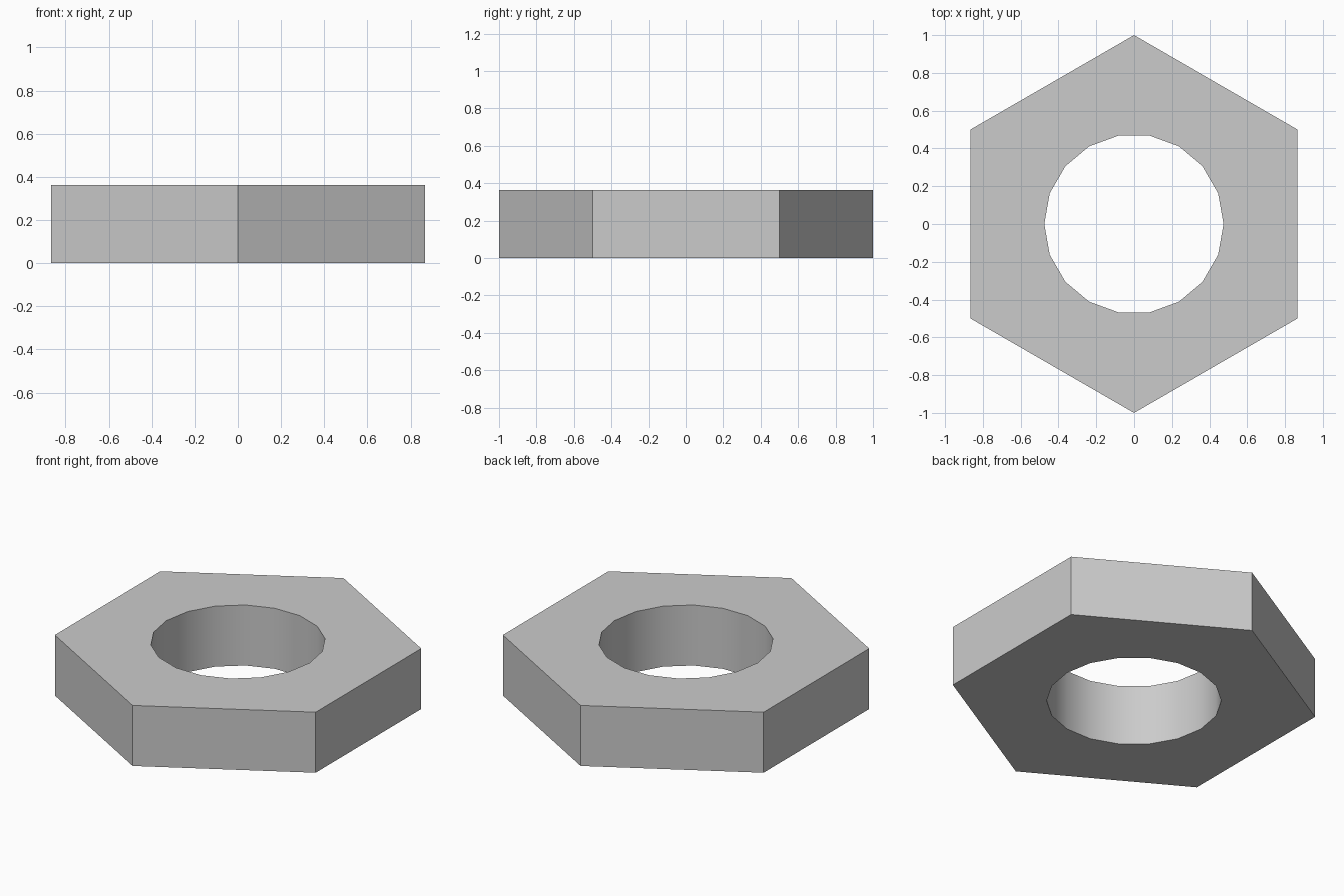
import bpy, bmesh
from math import sin, cos, tau, radians

if "Cube" in bpy.data.objects:
    bpy.data.objects.remove(bpy.data.objects["Cube"])

HEIGHT = 0.363


def ring(bm, sides, radius, start, z):
    """Closed loop of vertices and edges at height z."""
    verts = [bm.verts.new((radius * cos(start + tau * i / sides),
                           radius * sin(start + tau * i / sides), z))
             for i in range(sides)]
    edges = [bm.edges.new((verts[i], verts[(i + 1) % sides])) for i in range(sides)]
    return verts, edges


bm = bmesh.new()
levels = []

# Flat hexagonal caps with an 18-sided hole
for z in (0, HEIGHT):
    outer, outer_edges = ring(bm, 6, 1.0, radians(90), z)
    inner, inner_edges = ring(bm, 18, 0.475, 0, z)
    bmesh.ops.triangle_fill(bm, use_beauty=True, edges=outer_edges + inner_edges,
                            normal=(0, 0, 1))
    levels.append((outer, inner))

# Outer walls and bore walls
for low, high in zip(*levels):
    n = len(low)
    for i in range(n):
        j = (i + 1) % n
        bm.faces.new((low[i], low[j], high[j], high[i]))

bmesh.ops.recalc_face_normals(bm, faces=bm.faces)
mesh = bpy.data.meshes.new("hex_nut")
bm.to_mesh(mesh)
bm.free()

nut = bpy.data.objects.new("hex_nut", mesh)
bpy.context.collection.objects.link(nut)

# Smooth bore, crisp outer edges
bpy.context.view_layer.objects.active = nut
nut.select_set(True)
bpy.ops.object.shade_smooth_by_angle(angle=radians(30))
